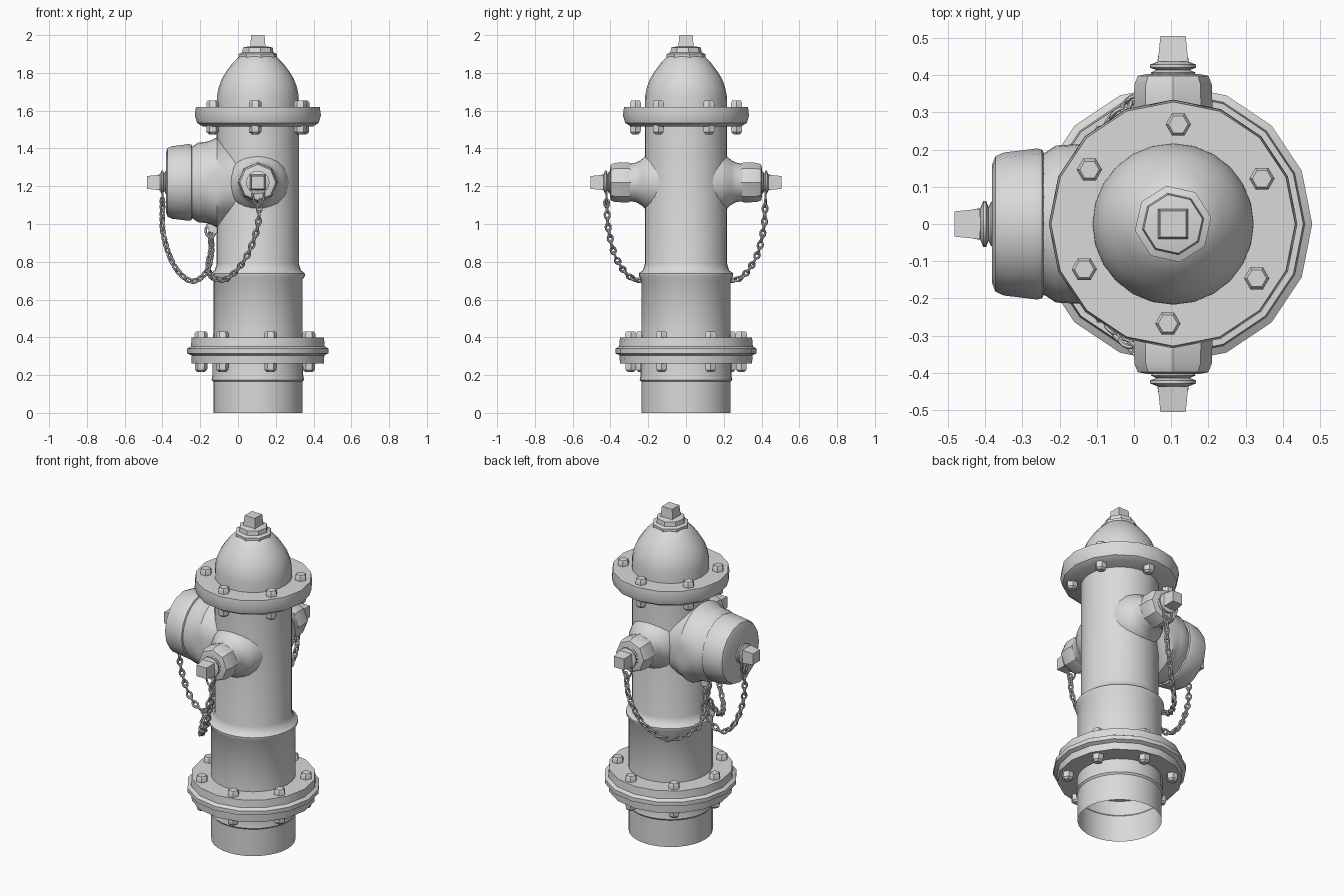
import bpy, math
from math import pi, cos, sin, radians
from mathutils import Vector, Euler, Matrix

if "Cube" in bpy.data.objects:
    bpy.data.objects.remove(bpy.data.objects["Cube"], do_unlink=True)

AX = 0.105      # x of the vertical axis
OUT_Z = 1.22    # height of the outlets

grey = bpy.data.materials.new("light_grey")
grey.use_nodes = True
grey.diffuse_color = (0.7, 0.7, 0.7, 1)
grey.node_tree.nodes["Principled BSDF"].inputs["Base Color"].default_value = (0.7, 0.7, 0.7, 1)

parts = []


def add_mesh(name, verts, faces):
    mesh = bpy.data.meshes.new(name)
    mesh.from_pydata(verts, [], faces)
    mesh.materials.append(grey)
    obj = bpy.data.objects.new(name, mesh)
    bpy.context.collection.objects.link(obj)
    parts.append(obj)
    return obj


def lathe(name, profile, sides, origin=(AX, 0, 0), rot=(0, 0, 0), phase=0, caps=(True, True)):
    """Revolve (radius, height) points, then turn and place the result."""
    turn = Euler([radians(a) for a in rot]).to_matrix()
    verts, faces = [], []
    for r, h in profile:
        for k in range(sides):
            a = 2 * pi * k / sides + radians(phase)
            verts.append(turn @ Vector((r * cos(a), r * sin(a), h)) + Vector(origin))
    for i in range(len(profile) - 1):
        for k in range(sides):
            n = (k + 1) % sides
            faces.append((i * sides + k, i * sides + n, (i + 1) * sides + n, (i + 1) * sides + k))
    if caps[0]:
        faces.append(tuple(reversed(range(sides))))
    if caps[1]:
        top = (len(profile) - 1) * sides
        faces.append(tuple(range(top, top + sides)))
    return add_mesh(name, verts, faces)


# Standpipe, open at the foot
lathe("lower_pipe", [(0.236, 0), (0.236, 0.165), (0.245, 0.175), (0.24, 0.2), (0.24, 0.3),
                     (0.236, 0.42), (0.236, 0.705), (0.25, 0.725), (0.25, 0.738),
                     (0.228, 0.755), (0.2175, 0.79), (0.2175, 1.56)], 32, caps=(False, True))

# Flanges
lathe("lower_flange", [(0.35, 0.262), (0.352, 0.305), (0.374, 0.315), (0.374, 0.34),
                       (0.354, 0.352), (0.35, 0.398)], 16)
lathe("upper_flange", [(0.29, 1.515), (0.322, 1.535), (0.334, 1.575), (0.328, 1.62)], 16)

# Bonnet and its crown
lathe("bonnet", [(0.217, 1.6), (0.216, 1.68), (0.207, 1.725), (0.19, 1.77), (0.165, 1.81),
                 (0.135, 1.85), (0.1, 1.885), (0.07, 1.9)], 24)
lathe("bonnet_crown", [(0.104, 1.875), (0.104, 1.9), (0.084, 1.908), (0.08, 1.934),
                       (0.05, 1.94)], 8, phase=10)
lathe("top_nut", [(0.058, 1.93), (0.05, 2.0)], 4, phase=45)


# Flange bolts with nuts beneath
def bolt_ring(name, count, radius, start, top, bottom):
    for k in range(count):
        a = radians(start + 360 * k / count)
        place = (AX + radius * cos(a), radius * sin(a), 0)
        lathe(name + "_head", [(0.034, top - 0.01), (0.034, top + 0.022), (0.026, top + 0.033)], 6, place)
        lathe(name + "_nut", [(0.02, bottom - 0.045), (0.032, bottom - 0.034),
                              (0.034, bottom + 0.01)], 6, place)


bolt_ring("upper_bolt", 6, 0.268, 27, 1.62, 1.52)
bolt_ring("lower_bolt", 7, 0.3, 283, 0.398, 0.262)


# Ribbed collar and square nut that finish every outlet cap
def cap_nut(name, origin, rot, base):
    lathe(name + "_collar", [(r, base + h) for r, h in
          [(0.05, -0.02), (0.06, 0.005), (0.045, 0.012), (0.062, 0.018), (0.062, 0.026),
           (0.042, 0.034), (0.04, 0.05)]], 16, origin, rot)
    lathe(name + "_nut", [(0.058, base + 0.035), (0.054, base + 0.06), (0.048, base + 0.103)],
          4, origin, rot, 45)


# Two small side outlets, front and back
for side, tilt in (("front", 90), ("back", -90)):
    place, rot = (AX, 0, OUT_Z), (tilt, 0, 0)
    lathe(side + "_outlet_neck", [(0.165, 0.14), (0.152, 0.19), (0.137, 0.218), (0.118, 0.24),
                                  (0.105, 0.265), (0.098, 0.3)], 24, place, rot)
    lathe(side + "_outlet_cap", [(0.09, 0.29), (0.103, 0.297), (0.106, 0.31), (0.104, 0.375),
                                 (0.095, 0.398), (0.07, 0.403)], 8, place, rot)
    cap_nut(side + "_cap", place, rot, 0.402)

# Large outlet on the right, its flare kept within the barrel's width
place, rot = (0, 0, OUT_Z), (0, -90, 0)
neck = lathe("large_outlet_neck", [(0.2, -0.1), (0.205, 0.0), (0.222, 0.075), (0.238, 0.112),
                                   (0.222, 0.145), (0.214, 0.175), (0.211, 0.21), (0.19, 0.242),
                                   (0.185, 0.27)], 32, place, rot)
for v in neck.data.vertices:
    v.co.y = max(-0.213, min(0.213, v.co.y))
lathe("large_outlet_cap", [(0.185, 0.24), (0.2, 0.247), (0.203, 0.26), (0.192, 0.35),
                           (0.182, 0.372), (0.16, 0.381)], 16, place, rot)
cap_nut("large_cap", place, rot, 0.379)


# Chain links: stretched rings
def ring(verts, faces, matrix, half_len, half_wid, tube, around=10, across=6):
    base = len(verts)
    for i in range(around):
        a = 2 * pi * i / around
        centre = Vector((half_len * cos(a), half_wid * sin(a), 0))
        out = Vector((cos(a), sin(a), 0))
        for j in range(across):
            b = 2 * pi * j / across
            verts.append(matrix @ (centre + out * tube * cos(b) + Vector((0, 0, tube * sin(b)))))
            n, m = (i + 1) % around, (j + 1) % across
            faces.append((base + i * across + j, base + n * across + j,
                          base + n * across + m, base + i * across + m))


def smooth_path(points, steps=24):
    p = [Vector(q) for q in points]
    p = [2 * p[0] - p[1]] + p + [2 * p[-1] - p[-2]]
    path = []
    for i in range(1, len(p) - 2):
        a, b, c, d = p[i - 1:i + 3]
        for s in range(steps):
            t = s / steps
            path.append(0.5 * (2 * b + (c - a) * t + (2 * a - 5 * b + 4 * c - d) * t * t
                               + (3 * b - a - 3 * c + d) * t ** 3))
    return path + [p[-2]]


def chain(name, points, pitch=0.033):
    path = smooth_path(points)
    verts, faces = [], []
    travelled, links = pitch, 0
    for a, b in zip(path, path[1:]):
        travelled += (b - a).length
        if travelled >= pitch:
            travelled -= pitch
            twist = Matrix.Rotation(radians(45 if links % 2 else -45), 4, 'X')
            frame = (b - a).to_track_quat('X', 'Z').to_matrix().to_4x4()
            ring(verts, faces, Matrix.Translation(a) @ frame @ twist, 0.021, 0.013, 0.0065)
            links += 1
    add_mesh(name, verts, faces)


def loop(name, centre, rot, half_len, half_wid, tube=0.006):
    verts, faces = [], []
    turn = Euler([radians(a) for a in rot]).to_matrix().to_4x4()
    ring(verts, faces, Matrix.Translation(centre) @ turn, half_len, half_wid, tube, 20)
    add_mesh(name, verts, faces)


# Chains from each cap to the lug beneath the large outlet
for side, s in (("front", -1), ("back", 1)):
    chain(side + "_chain", [(0.115, s * 0.42, 1.11), (0.1, s * 0.41, 0.97), (0.035, s * 0.365, 0.81),
                            (-0.07, s * 0.265, 0.705), (-0.155, s * 0.1, 0.745),
                            (-0.142, s * 0.025, 0.86), (-0.145, 0, 0.945)])
    loop(side + "_chain_loop", (0.108, s * 0.42, 1.155), (90, 90, 0), 0.055, 0.03)
chain("large_cap_chain", [(-0.4, 0, 1.12), (-0.395, 0, 0.945), (-0.335, 0, 0.775), (-0.245, 0, 0.698),
                          (-0.165, 0, 0.75), (-0.14, 0, 0.86), (-0.145, 0, 0.945)])
loop("large_chain_loop", (-0.4, 0, 1.155), (0, 90, 0), 0.055, 0.03)

# Lug on the barrel with its ring
lathe("chain_lug", [(0.036, -0.012), (0.036, 0.012)], 12, (-0.125, 0, 0.985), (90, 0, 0))
loop("lug_ring", (-0.145, 0, 0.965), (90, 0, 0), 0.026, 0.034, 0.007)

# Smooth shading that keeps hard edges
bpy.ops.object.select_all(action='DESELECT')
for obj in parts:
    obj.select_set(True)
bpy.context.view_layer.objects.active = parts[0]
bpy.ops.object.shade_smooth_by_angle(angle=radians(40))
